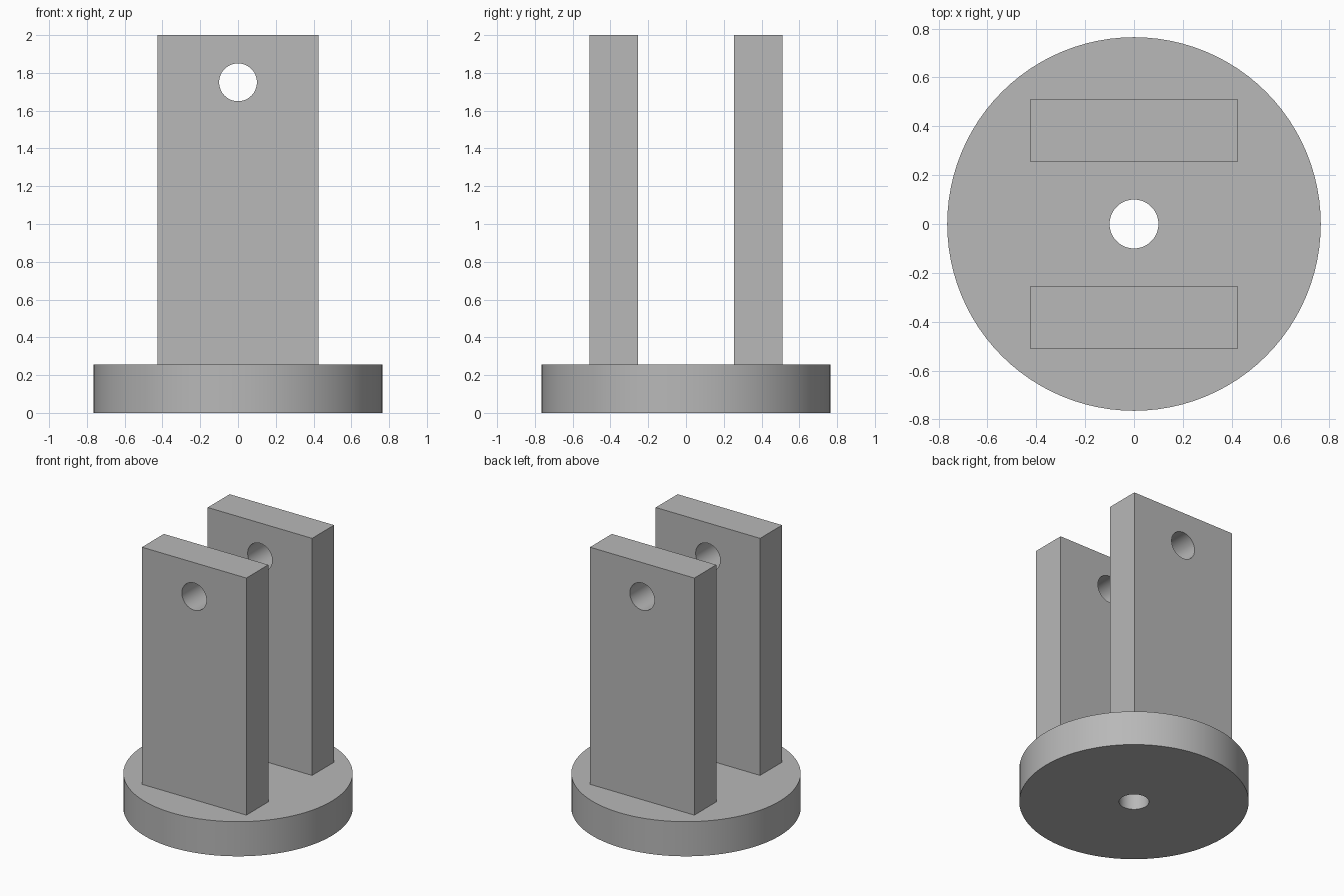
import bpy, bmesh
from math import pi
from mathutils import Matrix, Vector

cube = bpy.data.objects.get("Cube")
if cube:
    bpy.data.objects.remove(cube, do_unlink=True)

HOLE_R = 0.10
BASE_R, BASE_H = 0.765, 0.255
PLATE_W, PLATE_T, TOP = 0.85, 0.255, 2.0
PLATE_Y = 0.3825
PIN_Z = 1.75

grey = bpy.data.materials.new("plain_grey")
grey.use_nodes = True
colour = (0.48, 0.48, 0.48, 1)
grey.diffuse_color = colour
grey.node_tree.nodes["Principled BSDF"].inputs["Base Color"].default_value = colour


def make_object(name, bm):
    bmesh.ops.recalc_face_normals(bm, faces=bm.faces)
    mesh = bpy.data.meshes.new(name)
    bm.to_mesh(mesh)
    bm.free()
    mesh.materials.append(grey)
    obj = bpy.data.objects.new(name, mesh)
    bpy.context.collection.objects.link(obj)
    return obj


def smooth(obj):
    bpy.ops.object.select_all(action="DESELECT")
    obj.select_set(True)
    bpy.context.view_layer.objects.active = obj
    bpy.ops.object.shade_smooth_by_angle(angle=pi / 6)


# Round base with a central bore: a rectangular section spun about z
bm = bmesh.new()
section = [(HOLE_R, 0), (BASE_R, 0), (BASE_R, BASE_H), (HOLE_R, BASE_H)]
verts = [bm.verts.new((r, 0, z)) for r, z in section]
edges = [bm.edges.new((verts[i - 1], verts[i])) for i in range(4)]
bmesh.ops.spin(bm, geom=verts + edges, cent=(0, 0, 0), axis=(0, 0, 1),
               angle=2 * pi, steps=96, use_merge=True)
bmesh.ops.remove_doubles(bm, verts=bm.verts, dist=1e-5)
smooth(make_object("round_base", bm))

# Cutter for the pin holes
bm = bmesh.new()
bmesh.ops.create_cone(bm, cap_ends=True, segments=64, radius1=HOLE_R, radius2=HOLE_R,
                      depth=2, matrix=Matrix.Translation((0, 0, PIN_Z)) @ Matrix.Rotation(pi / 2, 4, "X"))
cutter = make_object("pin_hole_cutter", bm)
cutter.hide_render = True

# Two upright plates, each drilled for the pin
for name, side in (("front_plate", -1), ("back_plate", 1)):
    bm = bmesh.new()
    bmesh.ops.create_cube(bm, size=1)
    height = TOP - BASE_H
    bmesh.ops.scale(bm, vec=Vector((PLATE_W, PLATE_T, height)), verts=bm.verts)
    bmesh.ops.translate(bm, vec=Vector((0, side * PLATE_Y, BASE_H + height / 2)), verts=bm.verts)
    plate = make_object(name, bm)
    drill = plate.modifiers.new("pin_hole", "BOOLEAN")
    drill.operation = "DIFFERENCE"
    drill.solver = "EXACT"
    drill.object = cutter
    bpy.context.view_layer.objects.active = plate
    bpy.ops.object.modifier_apply(modifier=drill.name)
    smooth(plate)

bpy.data.objects.remove(cutter, do_unlink=True)
